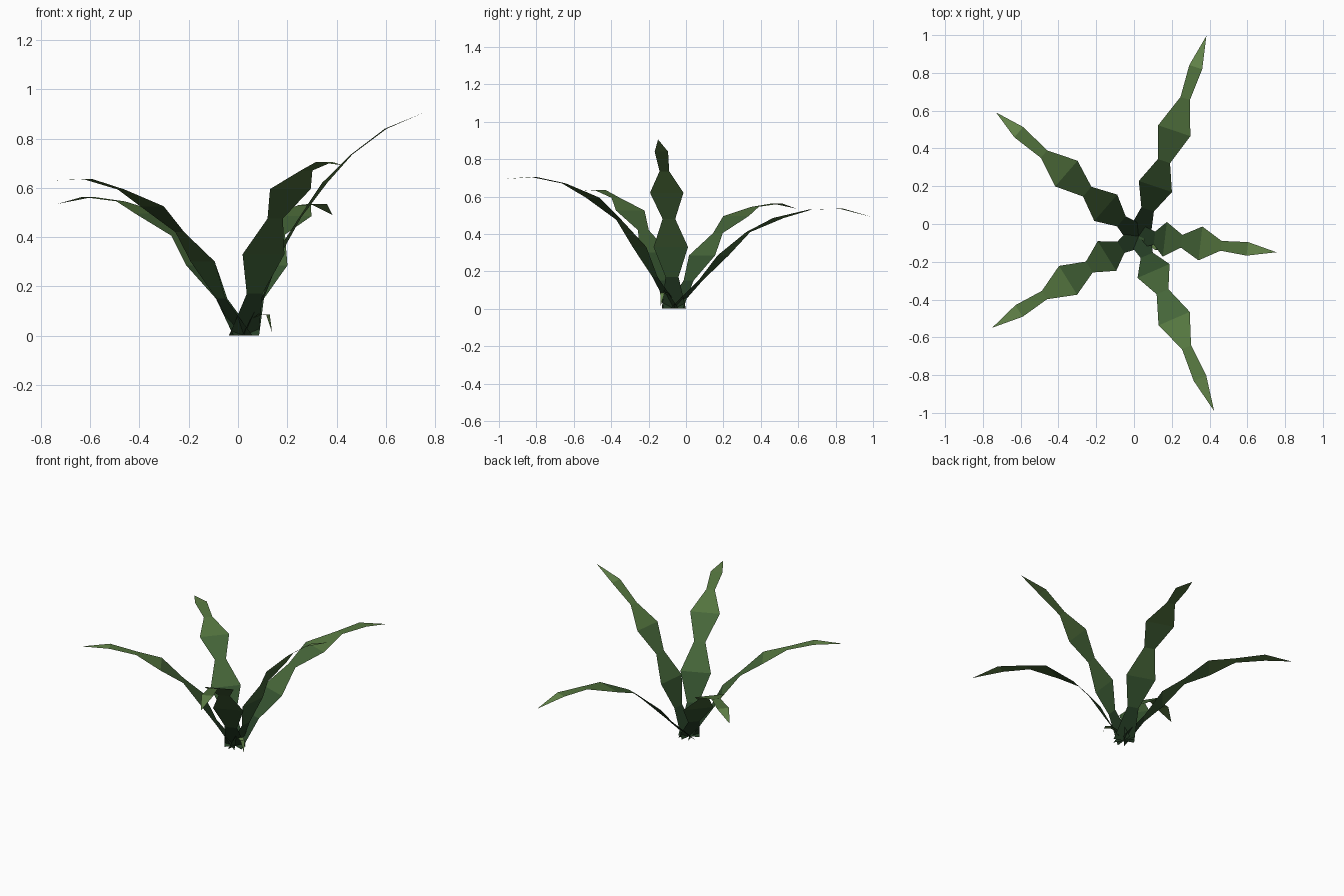
import bpy
from math import cos, sin, radians

if "Cube" in bpy.data.objects:
    bpy.data.objects.remove(bpy.data.objects["Cube"])

CENTRE = (0.024, -0.065)
WIDTHS = [0.13, 0.07, 0.185, 0.068, 0.18, 0.052, 0.072, 0.0]

# Greens from dark base to light tip
SHADES = [(0.02, 0.05, 0.02), (0.035, 0.085, 0.028), (0.06, 0.13, 0.04),
          (0.09, 0.18, 0.05), (0.13, 0.24, 0.07)]
MATS = []
for i, c in enumerate(SHADES):
    m = bpy.data.materials.new(f"leaf_green_{i}")
    m.diffuse_color = (*c, 1)
    m.use_nodes = True
    m.node_tree.nodes["Principled BSDF"].inputs["Base Color"].default_value = m.diffuse_color
    MATS.append(m)


def leaf(name, angle, reach, heights, widths, shades):
    """Flat ribbon with a zigzag outline, arching out from the centre."""
    a = radians(angle)
    verts, rows = [], []
    for r, z, w in zip(reach, heights, widths):
        cx, cy = CENTRE[0] + r * cos(a), CENTRE[1] + r * sin(a)
        row = []
        for s in ((1, -1) if w > 0 else (0,)):
            row.append(len(verts))
            verts.append((cx - s * sin(a) * w / 2, cy + s * cos(a) * w / 2, z))
        rows.append(row)
    faces = [p + n[::-1] for p, n in zip(rows, rows[1:])]
    # wind faces so the normals point up
    faces = [f[:] for f in faces]
    mesh = bpy.data.meshes.new(name)
    mesh.from_pydata(verts, [], [[p for p in f] for f in faces])
    if mesh.polygons[2].normal.z < 0:
        mesh.flip_normals()
    for m in MATS:
        mesh.materials.append(m)
    for poly, s in zip(mesh.polygons, shades):
        poly.material_index = s
    mesh.update()
    bpy.context.collection.objects.link(bpy.data.objects.new(name, mesh))


# Five large leaves: angle, distance from the centre, height
LEAVES = {
    "back_leaf": (71.3, [0, .15, .278, .42, .59, .77, .945, 1.12],
                  [0, .15, .285, .41, .485, .53, .535, .49]),
    "front_leaf": (-66.6, [0, .11, .20, .32, .475, .64, .82, 1.008],
                   [0, .17, .33, .475, .595, .67, .705, .692]),
    "back_left_leaf": (139, [0, .12, .23, .36, .506, .663, .84, 1.0],
                       [0, .15, .285, .405, .495, .545, .563, .535]),
    "front_left_leaf": (212, [0, .11, .197, .307, .44, .587, .746, .914],
                        [0, .15, .30, .42, .525, .593, .635, .63]),
    "right_leaf": (-6.6, [0, .085, .14, .23, .33, .44, .58, .735],
                   [0, .17, .33, .48, .62, .735, .84, .905]),
}
for name, (angle, reach, heights) in LEAVES.items():
    leaf(name, angle, reach, heights, WIDTHS, [0, 1, 2, 2, 3, 3, 4])

# Small drooping sprout at the base
leaf("sprout", -32, [0, .03, .08, .115, .135], [.0, .06, .088, .085, .012],
     [.02, .015, .03, .028, 0], [1, 2, 4, 4])
